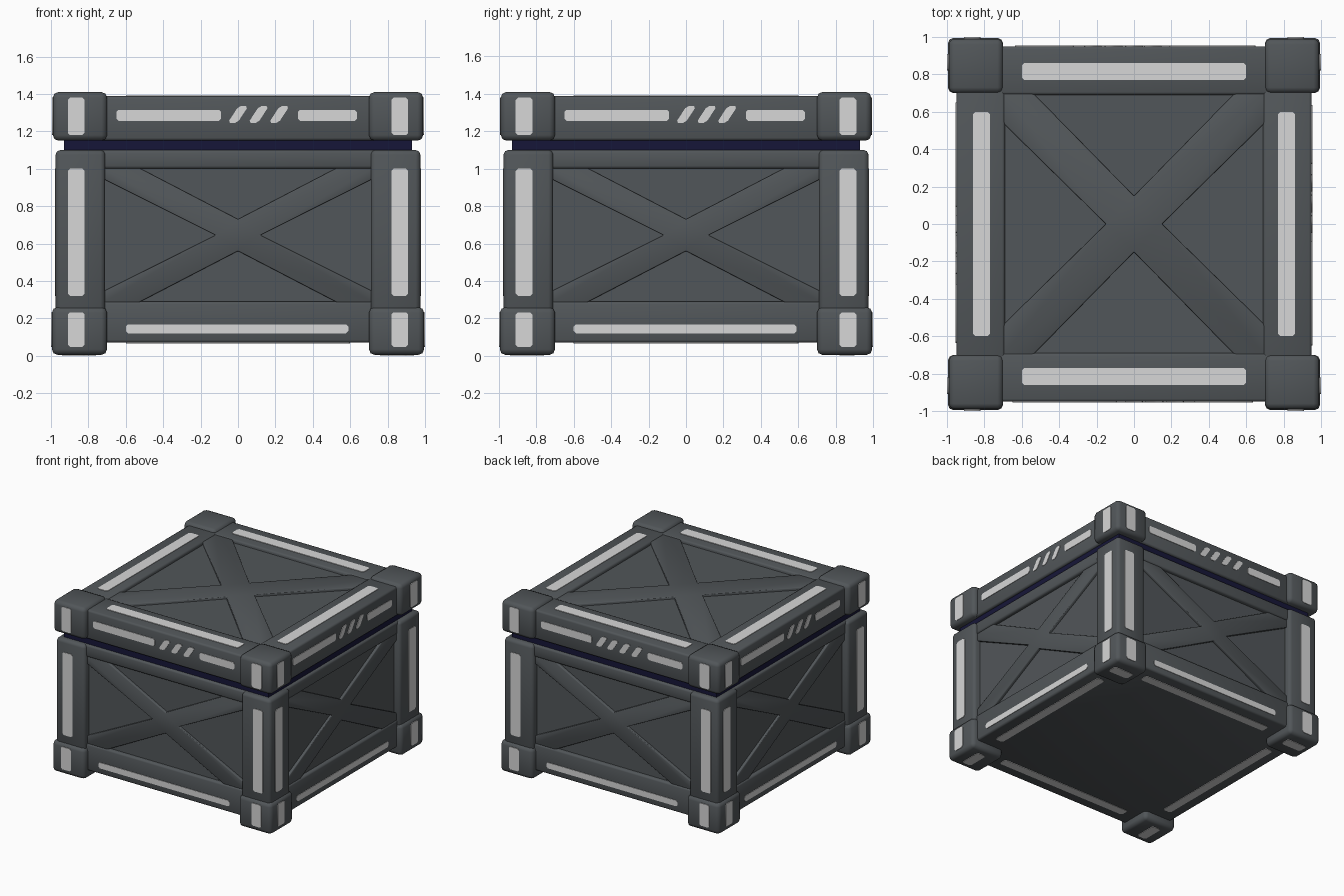
import bpy
import bmesh
import math
from mathutils import Matrix, Vector

if "Cube" in bpy.data.objects:
    bpy.data.objects.remove(bpy.data.objects["Cube"], do_unlink=True)


def material(name, color):
    mat = bpy.data.materials.new(name)
    mat.use_nodes = True
    mat.diffuse_color = (*color, 1)
    bsdf = next(n for n in mat.node_tree.nodes if n.type == "BSDF_PRINCIPLED")
    bsdf.inputs["Base Color"].default_value = (*color, 1)
    bsdf.inputs["Roughness"].default_value = 0.7
    return mat


GREY = material("slate grey", (0.083, 0.093, 0.1))
WHITE = material("pale marking", (0.68, 0.68, 0.68))
NAVY = material("dark navy", (0.008, 0.008, 0.04))

parts = []
TOP = Matrix.Identity(4)
BOTTOM = Matrix.Rotation(math.pi, 4, "X")
FRONT = Matrix.Rotation(math.pi / 2, 4, "X")
SIDES = ["front", "left", "back", "right"]


def turn(k):
    return Matrix.Rotation(k * math.pi / 2, 4, "Z")


def prism(name, points, low, high, mat, frame=TOP, bevel=0.0):
    """Extrude a flat outline from low to high along the frame's normal."""
    bm = bmesh.new()
    face = bm.faces.new([bm.verts.new((u, v, low)) for u, v in points])
    new = bmesh.ops.extrude_face_region(bm, geom=[face])["geom"]
    verts = [g for g in new if isinstance(g, bmesh.types.BMVert)]
    bmesh.ops.translate(bm, verts=verts, vec=Vector((0, 0, high - low)))
    if bevel:
        bmesh.ops.bevel(bm, geom=bm.edges[:], offset=bevel, segments=2,
                        profile=0.5, affect="EDGES", clamp_overlap=True)
    bmesh.ops.recalc_face_normals(bm, faces=bm.faces[:])
    bm.transform(frame)
    mesh = bpy.data.meshes.new(name)
    bm.to_mesh(mesh)
    bm.free()
    mesh.materials.append(mat)
    obj = bpy.data.objects.new(name, mesh)
    bpy.context.collection.objects.link(obj)
    parts.append(obj)


def rect(u0, u1, v0, v1):
    return [(u0, v0), (u1, v0), (u1, v1), (u0, v1)]


def square(r):
    return rect(-r, r, -r, r)


def stripe(name, u0, u1, v0, v1, level, frame, skew=0.0):
    """Thin marking plate with clipped corners, optionally slanted."""
    c = 0.012
    pts = [(u0 + c, v0), (u1 - c, v0), (u1, v0 + c), (u1, v1 - c),
           (u1 - c, v1), (u0 + c, v1), (u0, v1 - c), (u0, v0 + c)]
    mid = (v0 + v1) / 2
    pts = [(u + skew * (v - mid), v) for u, v in pts]
    prism(name, pts, level - 0.002, level + 0.004, WHITE, frame)


def cross(name, w, h, tu, tv, a, b, shift, low, high, frame):
    """X-shaped brace: panel half size, arm ends and centre notches."""
    quarter = [(a, 0), (w, tv), (w, h), (tu, h)]
    half = quarter + [(0, b)] + [(-u, v) for u, v in quarter[::-1]]
    full = half + [(u, -v) for u, v in half[-2:0:-1]]
    prism(name, [(u, v + shift) for u, v in full], low, high, GREY, frame, 0.006)


# Body core, rails, seal and lid panel
prism("body_panels", square(0.92), 0.1, 1.08, GREY)
prism("bottom_rail", square(0.95), 0.07, 0.29, GREY, bevel=0.015)
prism("top_rail", square(0.95), 1.0, 1.10, GREY, bevel=0.015)
prism("seal", square(0.93), 1.05, 1.2, NAVY)
prism("lid_panel", square(0.9), 1.16, 1.362, GREY)
cross("lid_brace", 0.7, 0.7, 0.54, 0.54, 0.15, 0.15, 0, 1.34, 1.382, TOP)

# Corner posts, feet and lid corners
for k, side in enumerate(SIDES):
    prism("post_" + side, rect(0.71, 0.975, 0.71, 0.975), 0.2, 1.10, GREY,
          turn(k), 0.025)
    prism("foot_" + side, rect(0.7, 0.995, 0.7, 0.995), 0.005, 0.26, GREY,
          turn(k), 0.03)
    prism("lid_corner_" + side, rect(0.7, 0.99, 0.7, 0.99), 1.15, 1.41, GREY,
          turn(k), 0.03)

# Lid frame, braces and markings of each side
for k, side in enumerate(SIDES):
    frame = turn(k) @ FRONT
    prism("lid_rail_" + side, rect(-0.75, 0.75, 0.69, 0.95), 1.15, 1.388, GREY,
          turn(k), 0.015)
    cross("brace_" + side, 0.72, 0.36, 0.53, 0.3, 0.12, 0.085, 0.645,
          0.9, 0.942, frame)
    stripe("rail_stripe_" + side, -0.6, 0.59, 0.12, 0.168, 0.95, frame)
    stripe("top_stripe_" + side, -0.6, 0.6, 0.77, 0.86, 1.388, turn(k))
    stripe("under_stripe_" + side, -0.6, 0.6, 0.79, 0.86, -0.07, turn(k) @ BOTTOM)
    for s in (-1, 1):
        u0, u1 = sorted((s * 0.82, s * 0.91))
        stripe("post_stripe_" + side, u0, u1, 0.32, 1.0, 0.975, frame)
        stripe("foot_stripe_" + side, u0, u1, 0.047, 0.232, 0.995, frame)
        stripe("lid_corner_stripe_" + side, u0, u1, 1.18, 1.38, 0.99, frame)

    # Lid edge: two bars with slanted dashes between
    dashes = (-0.1, 0, 0.11, 0.22) if side == "back" else (0, 0.11, 0.22)
    stripe("lid_bar_long_" + side, -0.65, dashes[0] - 0.09, 1.255, 1.315, 0.95, frame)
    stripe("lid_bar_short_" + side, 0.32, 0.635, 1.255, 1.315, 0.95, frame)
    for u in dashes:
        stripe("lid_dash_" + side, u - 0.026, u + 0.026, 1.245, 1.335, 0.95,
               frame, 0.65)

# Markings under the feet
for x in (-1, 1):
    u0, u1 = sorted((x * 0.76, x * 0.94))
    stripe("foot_under_stripe", u0, u1, -0.9, -0.82, -0.005, BOTTOM)
    u0, u1 = sorted((x * 0.82, x * 0.9))
    stripe("foot_under_stripe", u0, u1, 0.76, 0.94, -0.005, BOTTOM)

# Smooth the rounded edges
for obj in parts:
    obj.select_set(True)
bpy.context.view_layer.objects.active = parts[0]
bpy.ops.object.shade_smooth_by_angle(angle=math.radians(50))
